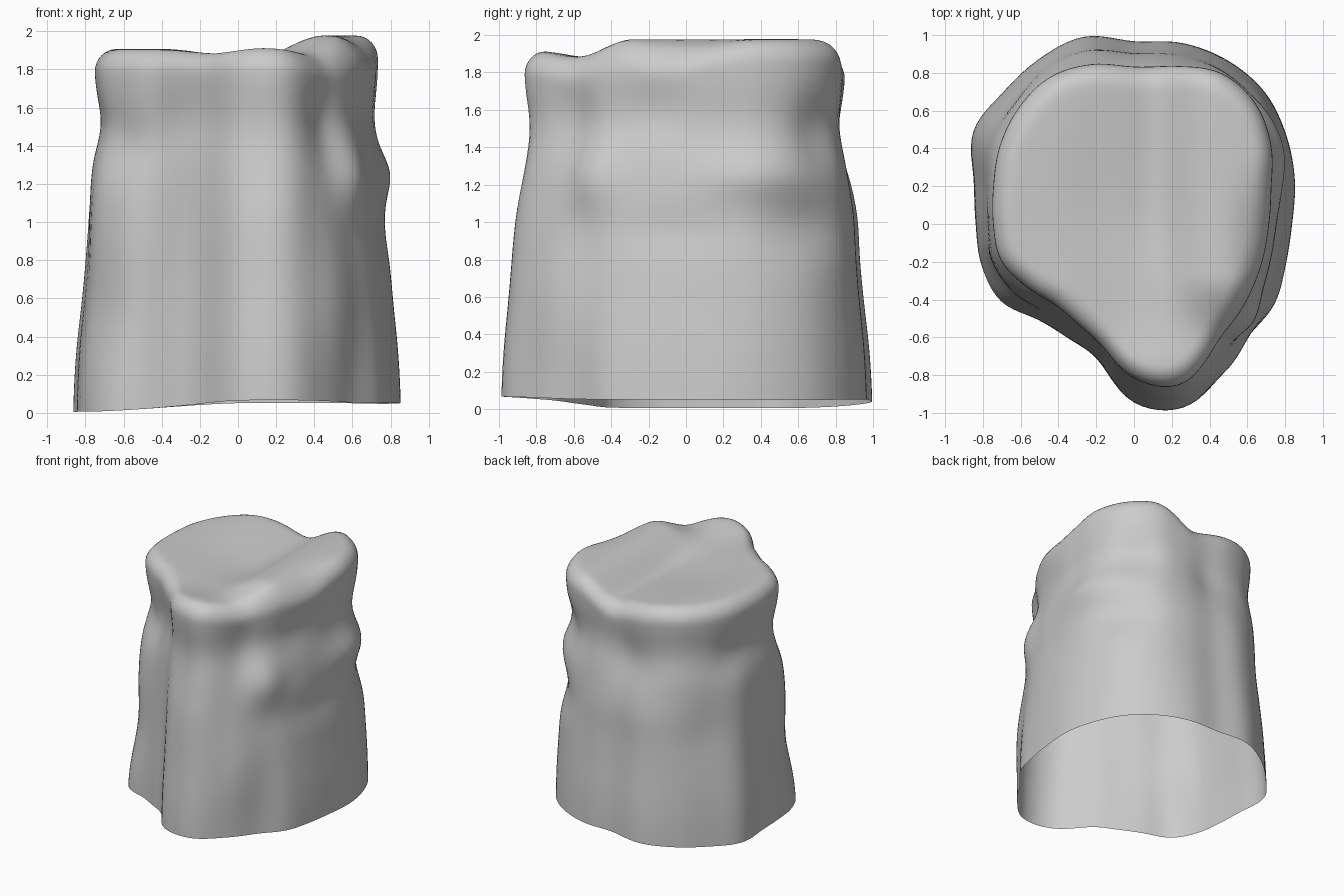
import bpy, bmesh, math

if "Cube" in bpy.data.objects:
    bpy.data.objects.remove(bpy.data.objects["Cube"])

N = 144
# Outline radii every 15 degrees, counter-clockwise from +x
BASE = [.84, .885, .935, .985, 1.0, .995, .97, 1.03, 1.01, .985, .985, .88,
        .84, .84, .82, .72, .70, .745, .95, 1.01, .925, .85, .86, .835]
RIM = [.72, .755, .84, .91, .925, .87, .84, .88, .90, .87, .825, .775,
       .75, .735, .665, .605, .61, .67, .82, .89, .82, .75, .72, .715]
# Taper: (height, blend from base outline to rim outline)
TAPER = [(0, 0), (.3, .1), (.6, .35), (1.0, .6), (1.25, .8), (1.5, .95), (1.8, 1.0), (2.1, 1.0)]
# Swellings and dents: angle, height, angular width, vertical width, amount
BUMPS = [(25, 1.25, 18, .13, .05), (320, 1.24, 11, .19, .06), (52, 1.47, 12, .2, -.05),
         (306, 1.5, 9, .3, -.045), (345, 1.6, 14, .15, -.02), (97, 1.4, 14, .17, -.035),
         (95, 1.02, 30, .15, .01), (150, 1.45, 12, .15, -.03), (355, .95, 25, .13, -.02),
         (185, 1.5, 20, .13, -.02), (225, 1.45, 16, .2, -.015), (45, .98, 16, .17, -.05),
         (206, .5, 16, .3, -.04), (208, 1.38, 16, .15, -.045), (308, .6, 14, .35, .04),
         (175, .8, 16, .35, -.015), (278, 1.33, 14, .22, -.025), (135, .9, 14, .25, -.02)]


def cubic(a, b, c, d, t):
    return b + .5 * t * (c - a + t * (2 * a - 5 * b + 4 * c - d + t * (3 * (b - c) + d - a)))


def outline(table, deg):
    k = deg / 15
    i = int(k)
    return cubic(*(table[(i + j) % 24] for j in (-1, 0, 1, 2)), k - i)


def smooth(a, b, x):
    t = min(1, max(0, (x - a) / (b - a)))
    return t * t * (3 - 2 * t)


def gauss(x, w):
    return math.exp(-(x / w) ** 2)


def taper(z):
    for (z0, t0), (z1, t1) in zip(TAPER, TAPER[1:]):
        if z <= z1:
            return t0 + (t1 - t0) * (z - z0) / (z1 - z0)
    return 1


def radius(deg, z):
    t = sum(taper(max(0, z + d)) for d in (-.12, -.06, 0, .06, .12)) / 5
    r = outline(BASE, deg) * (1 - t) + outline(RIM, deg) * t
    r -= .027 * gauss(z - 1.53, .18)
    for a, h, wa, wh, amt in BUMPS:
        da = (deg - a + 180) % 360 - 180
        r += amt * gauss(da, wa) * gauss(z - h, wh)
    return r


def top_height(x, y):
    z = 1.87 + .108 * smooth(.1, .45, x) * smooth(-.62, -.28, y)    # right cusp
    z -= .07 * smooth(.48, .72, x) * smooth(.4, -.1, y)             # right shoulder
    z += .04 * smooth(.02, -.4, x)                                  # left cusp
    z += .045 * gauss(x - .13, .28) * gauss(y + .8, .22)             # front cusp
    z -= .03 * gauss(x - .1, .12) * smooth(-.4, .1, y)              # central groove
    z -= .025 * gauss(x + .2, .28) * gauss(y - .1, .4)
    return z


def bottom_height(x, y):
    return .047 * smooth(-.85, .1, x) + .014 * smooth(-.5, -1, y) - .01 * smooth(.4, 1, x) * smooth(0, .8, y)


def ring_points():
    """Rings from the open foot up the wall, round the rim and in over the top."""
    cols = []
    for i in range(N):
        deg = 360 * i / N
        c, s = math.cos(math.radians(deg)), math.sin(math.radians(deg))
        rb, rr = radius(deg, 0), outline(RIM, deg)
        z0, z1 = bottom_height(rb * c, rb * s), top_height(rr * c, rr * s) - .12
        col = []
        for k in range(49):
            z = z0 + (z1 - z0) * k / 48
            r = radius(deg, z)
            col.append((r * c, r * s, z))
        edge = radius(deg, z1)
        for k in range(1, 9):
            a = math.pi / 2 * k / 8
            r = edge - .12 * (1 - math.cos(a))
            col.append((r * c, r * s, top_height(r * c, r * s) - .12 * (1 - math.sin(a))))
        for k in range(1, 16):
            r = (edge - .12) * (1 - k / 16)
            col.append((r * c, r * s, top_height(r * c, r * s)))
        cols.append(col)
    return cols


# Tapered stump with open foot
bm = bmesh.new()
cols = [[bm.verts.new(p) for p in col] for col in ring_points()]
centre = bm.verts.new((0, 0, top_height(0, 0)))
for a, b in zip(cols, cols[1:] + cols[:1]):
    for k in range(len(a) - 1):
        bm.faces.new((a[k], b[k], b[k + 1], a[k + 1]))
    bm.faces.new((a[-1], b[-1], centre))
for f in bm.faces:
    f.smooth = True
mesh = bpy.data.meshes.new("stump")
bm.to_mesh(mesh)
bm.free()
stump = bpy.data.objects.new("stump", mesh)
bpy.context.collection.objects.link(stump)
# Gentle relaxing of the surface
relax = stump.modifiers.new("relax", 'SMOOTH')
relax.factor = .5
relax.iterations = 2
